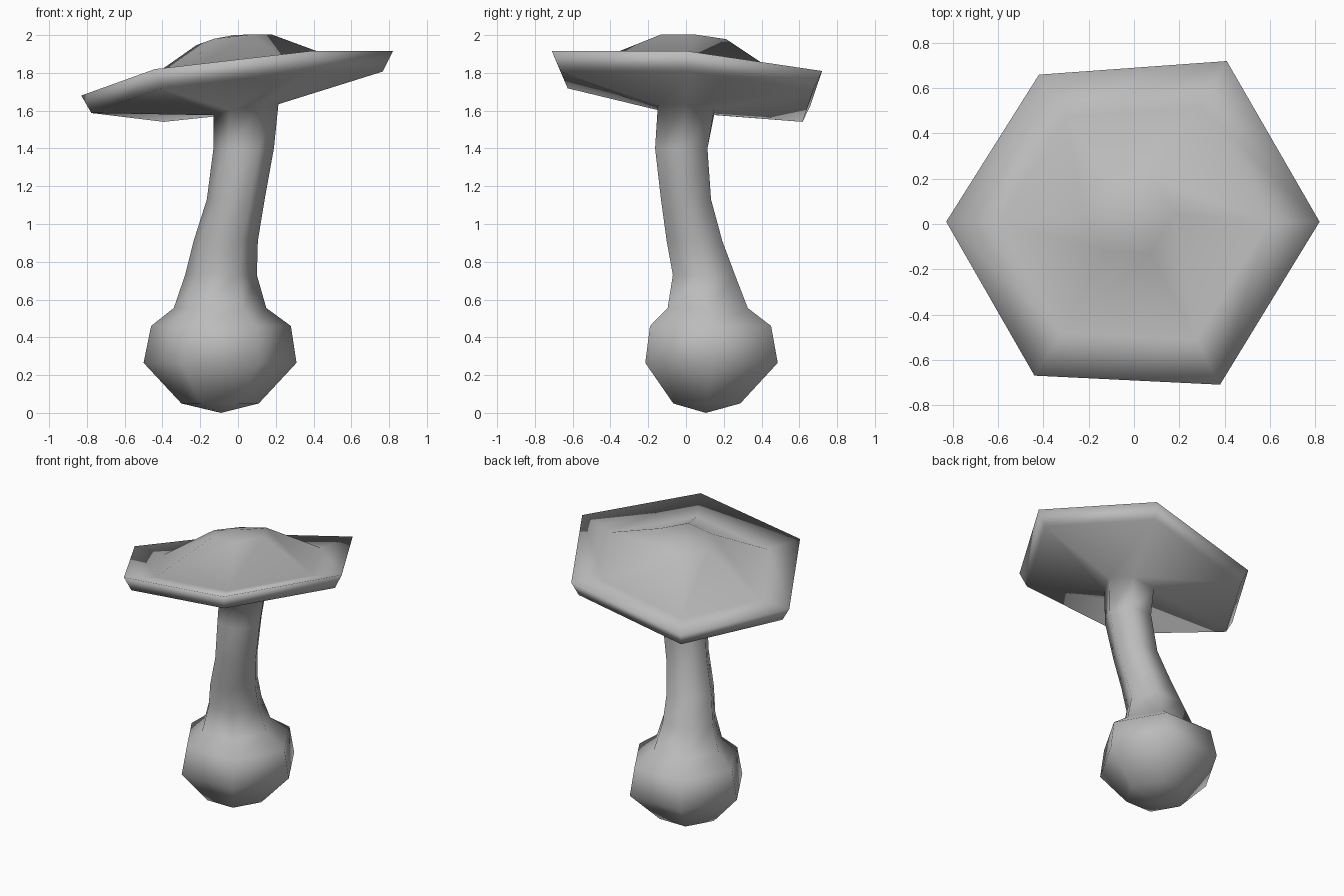
import bpy
import bmesh
from math import cos, sin, tau
from mathutils import Vector

SIDES = 6

cube = bpy.data.objects.get("Cube")
if cube:
    bpy.data.objects.remove(cube, do_unlink=True)

# One plain grey for the whole mushroom
grey = bpy.data.materials.new("plain grey")
grey.use_nodes = True
colour = (0.5, 0.5, 0.5, 1)
grey.diffuse_color = colour
grey.node_tree.nodes["Principled BSDF"].inputs["Base Color"].default_value = colour


def hexagon(x, y, z, radius, tilt=0):
    """Six-sided ring; tilt raises it towards +x and lowers it towards +y."""
    points = []
    for i in range(SIDES):
        dx = radius * cos(tau * i / SIDES)
        dy = radius * sin(tau * i / SIDES)
        points.append(Vector((x + dx, y + dy, z + tilt * (dx - dy / 2))))
    return points


def scaled(ring, factor, centre, shift):
    """Copy of a ring, scaled about a centre and then moved."""
    return [centre + (p - centre) * factor + Vector(shift) for p in ring]


# Bulb and leaning stem, from the ground up
rings = [
    hexagon(-0.095, 0.11, 0.05, 0.205),
    hexagon(-0.095, 0.135, 0.265, 0.405),
    hexagon(-0.09, 0.13, 0.46, 0.37),
    hexagon(-0.095, 0.115, 0.555, 0.245),
    hexagon(-0.09, 0.095, 0.73, 0.19),
    hexagon(-0.065, 0.045, 0.91, 0.17),
    hexagon(-0.012, 0, 1.13, 0.153),
    hexagon(0.03, -0.025, 1.4, 0.16),
    hexagon(0.042, 0, 1.605, 0.172, tilt=0.17),
]

# Tilted cap: underside edge, rim, sunken dish and central dome
centre = Vector((0, 0, 1.795))
rim = [Vector(p) for p in (
    (0.82, 0.01, 1.915), (0.41, 0.72, 1.81), (-0.42, 0.66, 1.63),
    (-0.83, 0.01, 1.68), (-0.44, -0.67, 1.82), (0.38, -0.71, 1.915))]
rings += [
    scaled(rim, 0.935, centre, (0, 0, -0.1)),
    rim,
    scaled(rim, 0.72, centre, (0, 0, -0.03)),
    scaled(rim, 0.24, centre, (-0.02, 0.04, 0.18)),
]

# Join neighbouring rings, then close both ends with a point
bm = bmesh.new()
loops = [[bm.verts.new(p) for p in ring] for ring in rings]
base = bm.verts.new((-0.09, 0.105, 0))
crown = bm.verts.new((-0.02, 0.05, 2))
for i in range(SIDES):
    j = (i + 1) % SIDES
    for low, high in zip(loops, loops[1:]):
        bm.faces.new((low[i], low[j], high[j], high[i]))
    bm.faces.new((loops[0][j], loops[0][i], base))
    bm.faces.new((loops[-1][i], loops[-1][j], crown))
bmesh.ops.recalc_face_normals(bm, faces=bm.faces)
for face in bm.faces:
    face.smooth = True

mesh = bpy.data.meshes.new("mushroom")
bm.to_mesh(mesh)
bm.free()
mesh.materials.append(grey)
mushroom = bpy.data.objects.new("mushroom", mesh)
bpy.context.collection.objects.link(mushroom)
